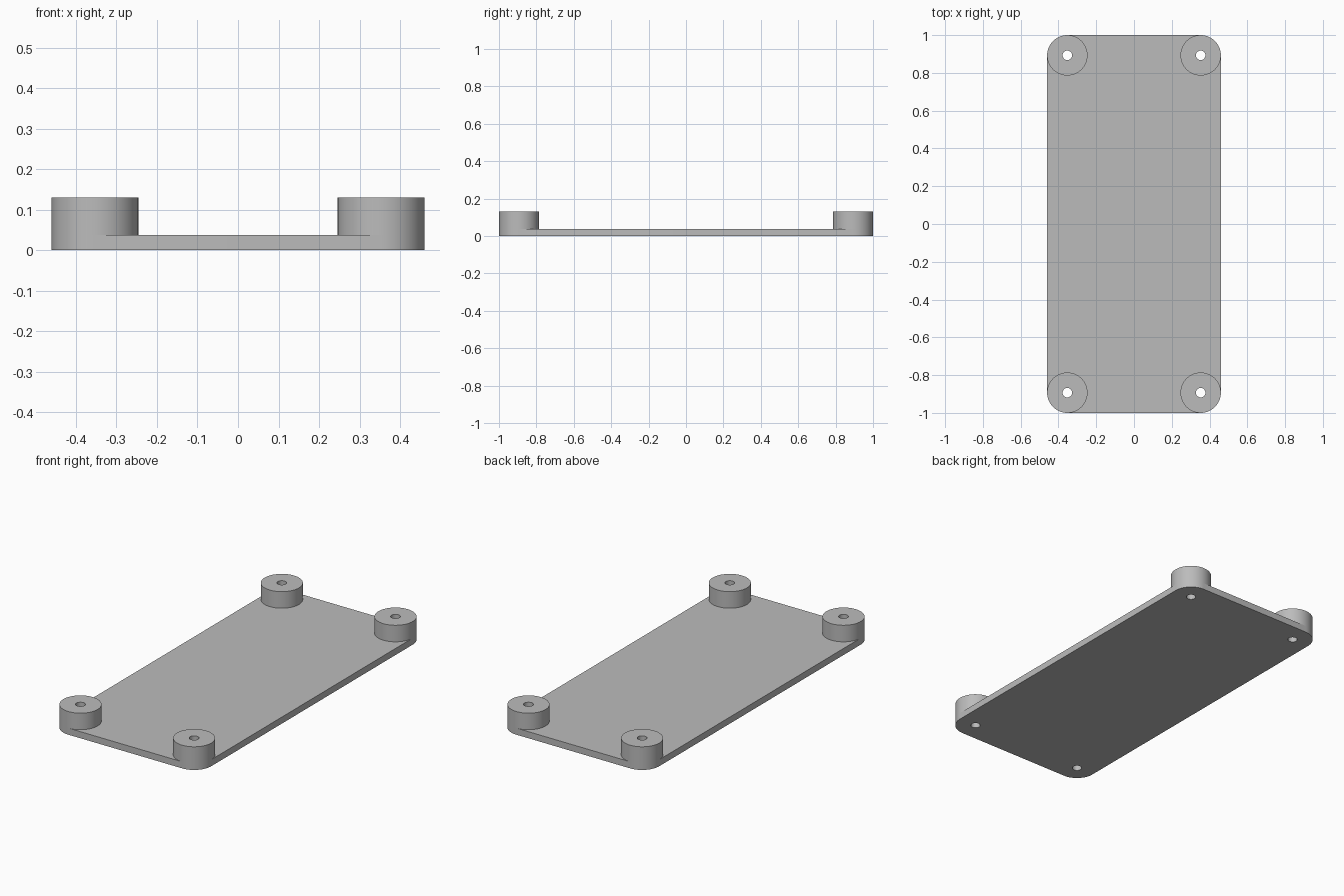
import bpy, bmesh
from math import cos, sin, pi, radians

cube = bpy.data.objects.get("Cube")
if cube:
    bpy.data.objects.remove(cube)

HALF_X, HALF_Y = 0.46, 1.0
BOSS_R, HOLE_R = 0.107, 0.025
PLATE_TOP, BOSS_TOP = 0.037, 0.13
SEGMENTS = 64
CX, CY = HALF_X - BOSS_R, HALF_Y - BOSS_R

grey = bpy.data.materials.new("plain grey")
grey.use_nodes = True
colour = (0.5, 0.5, 0.5, 1)
grey.diffuse_color = colour
grey.node_tree.nodes["Principled BSDF"].inputs["Base Color"].default_value = colour


def arc(cx, cy, r, start=0, sweep=2 * pi, points=SEGMENTS):
    step = 2 * pi / SEGMENTS
    return [(cx + r * cos(start + i * step), cy + r * sin(start + i * step))
            for i in range(points)]


def extruded_part(name, loops, z0, z1):
    """Fill an outline with holes, then extrude it from z0 to z1."""
    bm = bmesh.new()
    edges = []
    for loop in loops:
        verts = [bm.verts.new((x, y, z0)) for x, y in loop]
        edges += [bm.edges.new((v, verts[i - 1])) for i, v in enumerate(verts)]
    bmesh.ops.triangle_fill(bm, use_beauty=True, use_dissolve=False, edges=edges)
    result = bmesh.ops.extrude_face_region(bm, geom=bm.faces[:], use_keep_orig=True)
    top = [g for g in result["geom"] if isinstance(g, bmesh.types.BMVert)]
    bmesh.ops.translate(bm, verts=top, vec=(0, 0, z1 - z0))
    bmesh.ops.recalc_face_normals(bm, faces=bm.faces[:])
    mesh = bpy.data.meshes.new(name)
    bm.to_mesh(mesh)
    bm.free()
    mesh.materials.append(grey)
    obj = bpy.data.objects.new(name, mesh)
    bpy.context.collection.objects.link(obj)
    bpy.ops.object.select_all(action="DESELECT")
    obj.select_set(True)
    bpy.context.view_layer.objects.active = obj
    bpy.ops.object.shade_smooth_by_angle(angle=radians(30))
    return obj


# Corners in counter-clockwise order
corners = [("back_left", CX, CY), ("back_right", -CX, CY),
           ("front_right", -CX, -CY), ("front_left", CX, -CY)]

# Base plate with rounded corners and four screw holes
outline = []
for i, (_, x, y) in enumerate(corners):
    outline += arc(x, y, BOSS_R, i * pi / 2, points=SEGMENTS // 4 + 1)
holes = [arc(x, y, HOLE_R) for _, x, y in corners]
extruded_part("base_plate", [outline] + holes, 0, PLATE_TOP)

# Round standoffs flush with the plate corners
for (label, x, y), hole in zip(corners, holes):
    extruded_part(label + "_standoff", [arc(x, y, BOSS_R), hole], PLATE_TOP, BOSS_TOP)
